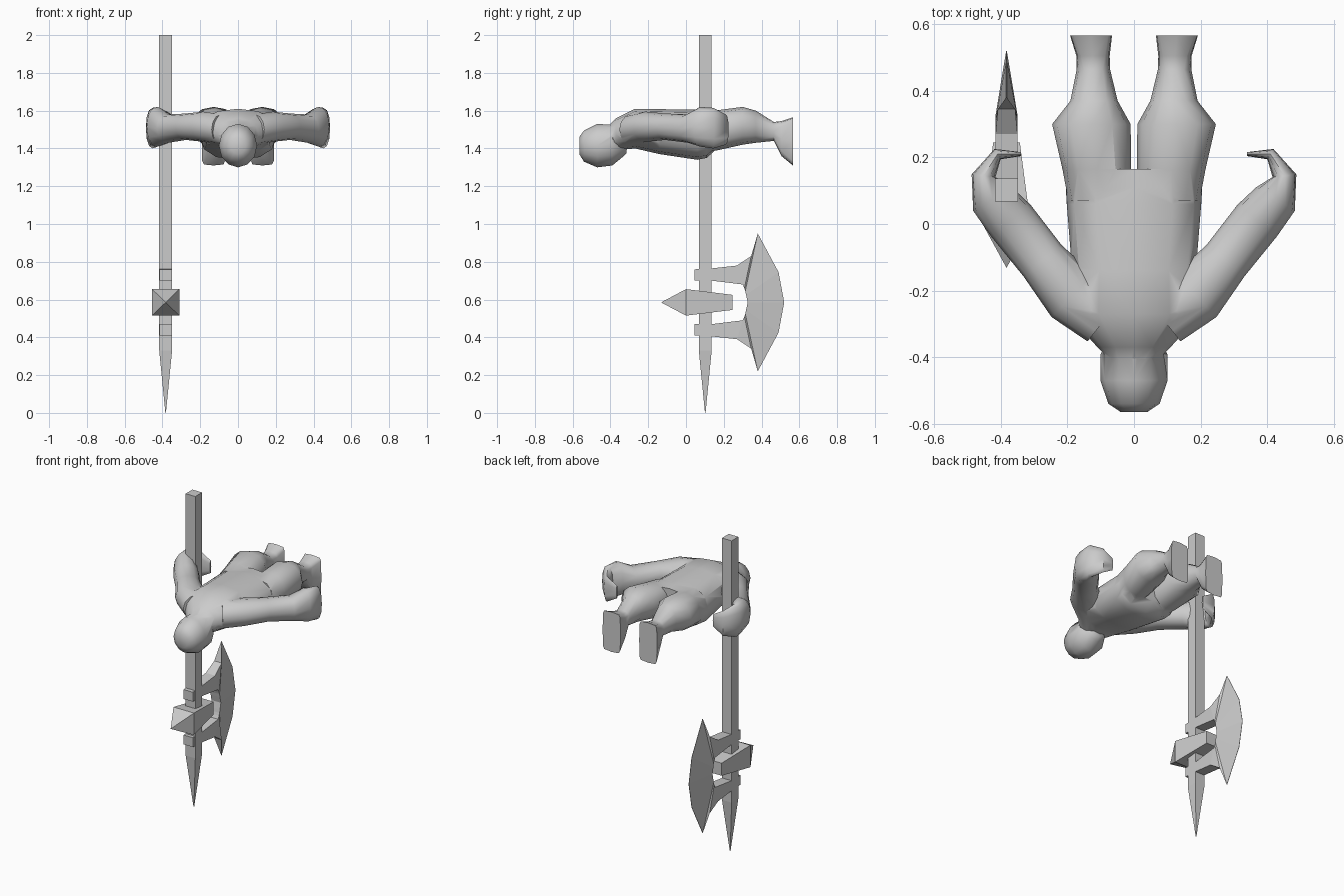
import bpy, bmesh
from math import cos, sin, pi, radians
from mathutils import Vector

if "Cube" in bpy.data.objects:
    bpy.data.objects.remove(bpy.data.objects["Cube"])


def mesh_object(name, bm):
    bmesh.ops.recalc_face_normals(bm, faces=bm.faces)
    me = bpy.data.meshes.new(name)
    bm.to_mesh(me)
    bm.free()
    ob = bpy.data.objects.new(name, me)
    bpy.context.collection.objects.link(ob)
    return ob


def skin(name, rings):
    """Bridge equal-sized rings of points and cap both ends."""
    bm = bmesh.new()
    vs = [[bm.verts.new(p) for p in r] for r in rings]
    n = len(vs[0])
    for a, b in zip(vs, vs[1:]):
        for i in range(n):
            j = (i + 1) % n
            bm.faces.new((a[i], a[j], b[j], b[i]))
    bm.faces.new(vs[0])
    bm.faces.new(vs[-1])
    return mesh_object(name, bm)


def limb(name, sections, n=12, mirror=False):
    """Sections: x, y, half width, top z, bottom z, squareness."""
    rings = []
    pts = [Vector((s[0], s[1], 0)) for s in sections]
    for i, (x, y, w, top, bot, e) in enumerate(sections):
        t = (pts[min(i + 1, len(pts) - 1)] - pts[max(i - 1, 0)]).normalized()
        if not mirror or name == "legs":
            t = Vector((0, 1, 0))
        side = Vector((t.y, -t.x, 0))
        ring = []
        for k in range(n):
            c, s = cos(2 * pi * k / n), sin(2 * pi * k / n)
            u = abs(c) ** (2 / e) * (1 if c > 0 else -1)
            v = abs(s) ** (2 / e) * (1 if s > 0 else -1)
            ring.append(pts[i] + side * w * u
                        + Vector((0, 0, (top + bot) / 2 + v * (top - bot) / 2)))
        rings.append(ring)
    ob = skin(name, rings)
    if mirror:
        ob.modifiers.new("mirror", 'MIRROR').use_mirror_merge = False
    return ob


# Figure, lying face down with the head towards the front
torso = limb("body", [
    (0, -0.41, 0.07, 1.52, 1.40, 2), (0, -0.37, 0.11, 1.56, 1.39, 2),
    (0, -0.27, 0.20, 1.61, 1.40, 2.2), (0, -0.14, 0.186, 1.608, 1.37, 2.4),
    (0, 0.06, 0.202, 1.605, 1.34, 2.5), (0, 0.11, 0.205, 1.60, 1.35, 2.5),
    (0, 0.165, 0.20, 1.595, 1.40, 2.4)])
head = limb("head", [
    (0, -0.565, 0.04, 1.46, 1.37, 2), (0, -0.54, 0.077, 1.495, 1.33, 2),
    (0, -0.47, 0.101, 1.53, 1.30, 2), (0, -0.39, 0.10, 1.525, 1.31, 2),
    (0, -0.335, 0.065, 1.49, 1.355, 2), (0, -0.315, 0.04, 1.45, 1.375, 2)])
legs = limb("legs", [
    (0.107, 0.07, 0.09, 1.59, 1.38, 2.2), (0.112, 0.165, 0.103, 1.602, 1.39, 2.3),
    (0.128, 0.30, 0.118, 1.62, 1.42, 2.2), (0.12, 0.37, 0.071, 1.60, 1.43, 2.2),
    (0.122, 0.465, 0.05, 1.54, 1.44, 2.4), (0.123, 0.505, 0.05, 1.545, 1.36, 4),
    (0.129, 0.566, 0.063, 1.565, 1.31, 7)], mirror=True)
arms = limb("arms", [
    (0.09, -0.29, 0.08, 1.58, 1.42, 2), (0.185, -0.215, 0.09, 1.595, 1.435, 2),
    (0.275, -0.11, 0.074, 1.585, 1.445, 2.1), (0.37, 0.01, 0.076, 1.58, 1.43, 2.1),
    (0.425, 0.075, 0.068, 1.62, 1.41, 2.2), (0.452, 0.145, 0.036, 1.615, 1.40, 2.2),
    (0.41, 0.21, 0.018, 1.58, 1.42, 2.2), (0.34, 0.21, 0.006, 1.54, 1.46, 2.2)],
    mirror=True)

# Fuse the figure into one skin
bpy.context.view_layer.update()
for part in (head, legs, arms):
    m = torso.modifiers.new("join", 'BOOLEAN')
    m.operation, m.solver, m.object = 'UNION', 'EXACT', part
    m.use_self = True
deps = bpy.context.evaluated_depsgraph_get()
torso_mesh = bpy.data.meshes.new_from_object(torso.evaluated_get(deps))
torso.modifiers.clear()
torso.data = torso_mesh
for part in (head, legs, arms):
    bpy.data.objects.remove(part)
bpy.context.view_layer.objects.active = torso
torso.select_set(True)
bpy.ops.object.shade_smooth_by_angle(angle=radians(55))

AX, AY = -0.383, 0.102


def square(z, r):
    return [(AX + sx * r, AY + sy * r, z)
            for sx, sy in ((-1, -1), (1, -1), (1, 1), (-1, 1))]


def block(y, rx, z0, z1):
    return [(AX - rx, y, z0), (AX + rx, y, z0), (AX + rx, y, z1), (AX - rx, y, z1)]


# Pole with a pointed lower end
skin("pole", [square(2, 0.034), square(0.33, 0.034), square(0.0, 0.0015)])

# Spike head through the pole
skin("spike", [block(-0.13, 0.001, 0.584, 0.586), block(0, 0.072, 0.515, 0.655),
               block(0.245, 0.04, 0.545, 0.625)])

# Axe blade: pairs of outer and inner edge points (y, z, half thickness)
ZC = 0.585
outer = [(0.045, 0.175, .033), (0.137, 0.18, .033), (0.27, 0.195, .033),
         (0.345, 0.245, .026), (0.38, 0.365, .001), (0.49, 0.16, .001), (0.52, 0, .001)]
inner = [(0.045, 0.115, .033), (0.137, 0.115, .033), (0.30, 0.095, .033),
         (0.309, 0.075, .033), (0.314, 0.06, .033), (0.318, 0.04, .033), (0.327, 0, .033)]
rings = []
for s, order in ((1, range(7)), (-1, range(5, -1, -1))):
    for i in order:
        (yo, zo, to), (yi, zi, ti) = outer[i], inner[i]
        rings.append([(AX - to, yo, ZC + s * zo), (AX + to, yo, ZC + s * zo),
                      (AX + ti, yi, ZC + s * zi), (AX - ti, yi, ZC + s * zi)])
skin("axe_blade", rings)
